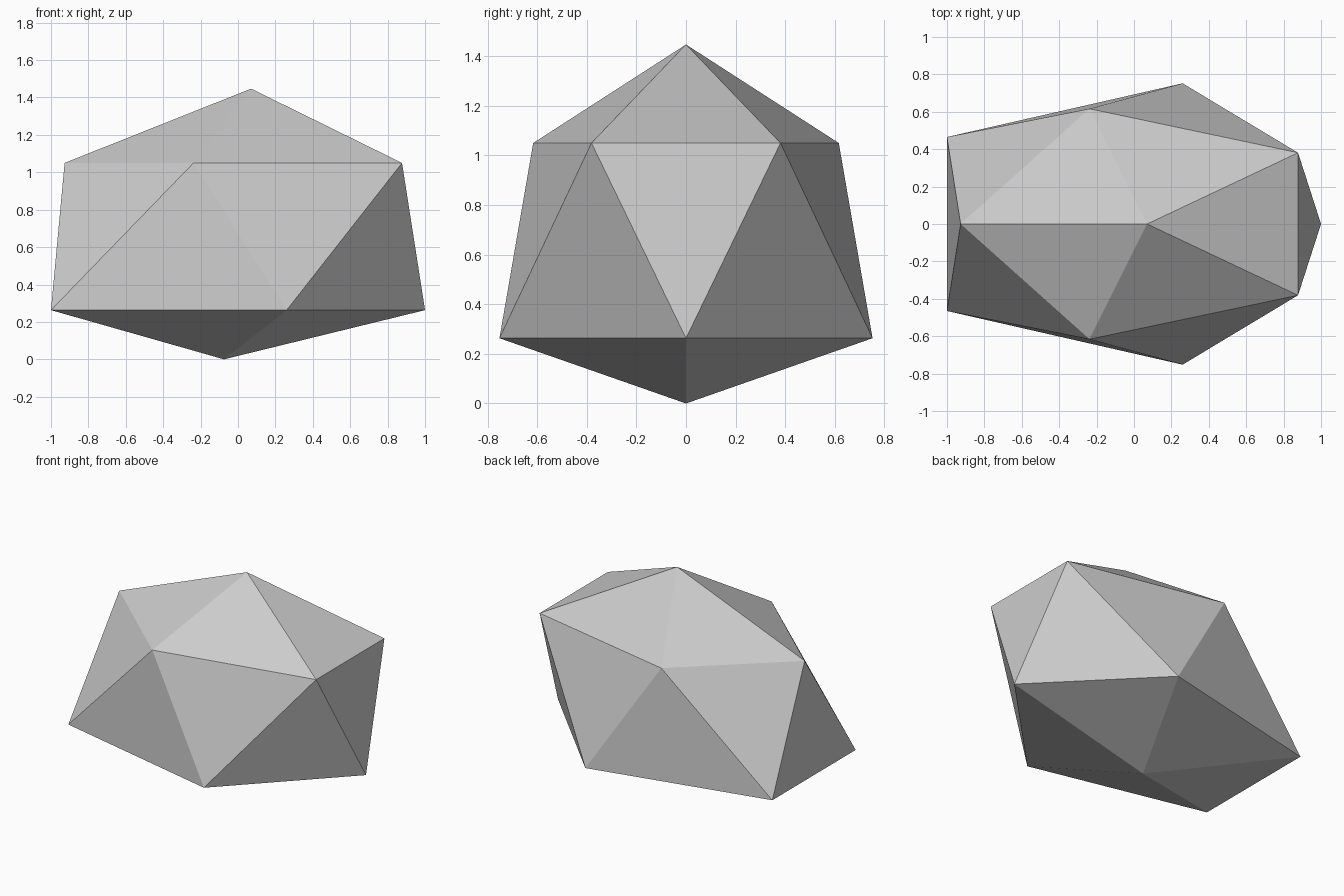
import bpy
import bmesh

cube = bpy.data.objects.get("Cube")
if cube:
    bpy.data.objects.remove(cube, do_unlink=True)

# Stone material
stone = bpy.data.materials.new("stone grey")
stone.use_nodes = True
grey = (0.6, 0.6, 0.6, 1)
stone.diffuse_color = grey
stone.node_tree.nodes["Principled BSDF"].inputs["Base Color"].default_value = grey


def ring(bm, single, near, far, z):
    """Five-point ring, mirrored across y, counter-clockwise from the single point."""
    (nx, ny), (fx, fy) = near, far
    points = [(single, 0), (nx, ny), (fx, fy), (fx, -fy), (nx, -ny)]
    return [bm.verts.new((x, y, z)) for x, y in points]


# Faceted rock: two staggered rings capped by a peak and a foot
bm = bmesh.new()
peak = bm.verts.new((0.07, 0, 1.447))
foot = bm.verts.new((-0.075, 0, 0))
lower = ring(bm, 1.0, (0.26, 0.752), (-1.0, 0.465), 0.263)
upper = ring(bm, -0.927, (-0.238, -0.616), (0.877, -0.381), 1.05)
upper = upper[3:] + upper[:3]

for i in range(5):
    j = (i + 1) % 5
    bm.faces.new((lower[i], lower[j], upper[i]))
    bm.faces.new((upper[i], lower[j], upper[j]))
    bm.faces.new((peak, upper[i], upper[j]))
    bm.faces.new((foot, lower[j], lower[i]))
bmesh.ops.recalc_face_normals(bm, faces=bm.faces)

mesh = bpy.data.meshes.new("rock")
bm.to_mesh(mesh)
bm.free()
mesh.materials.append(stone)
rock = bpy.data.objects.new("rock", mesh)
bpy.context.collection.objects.link(rock)
